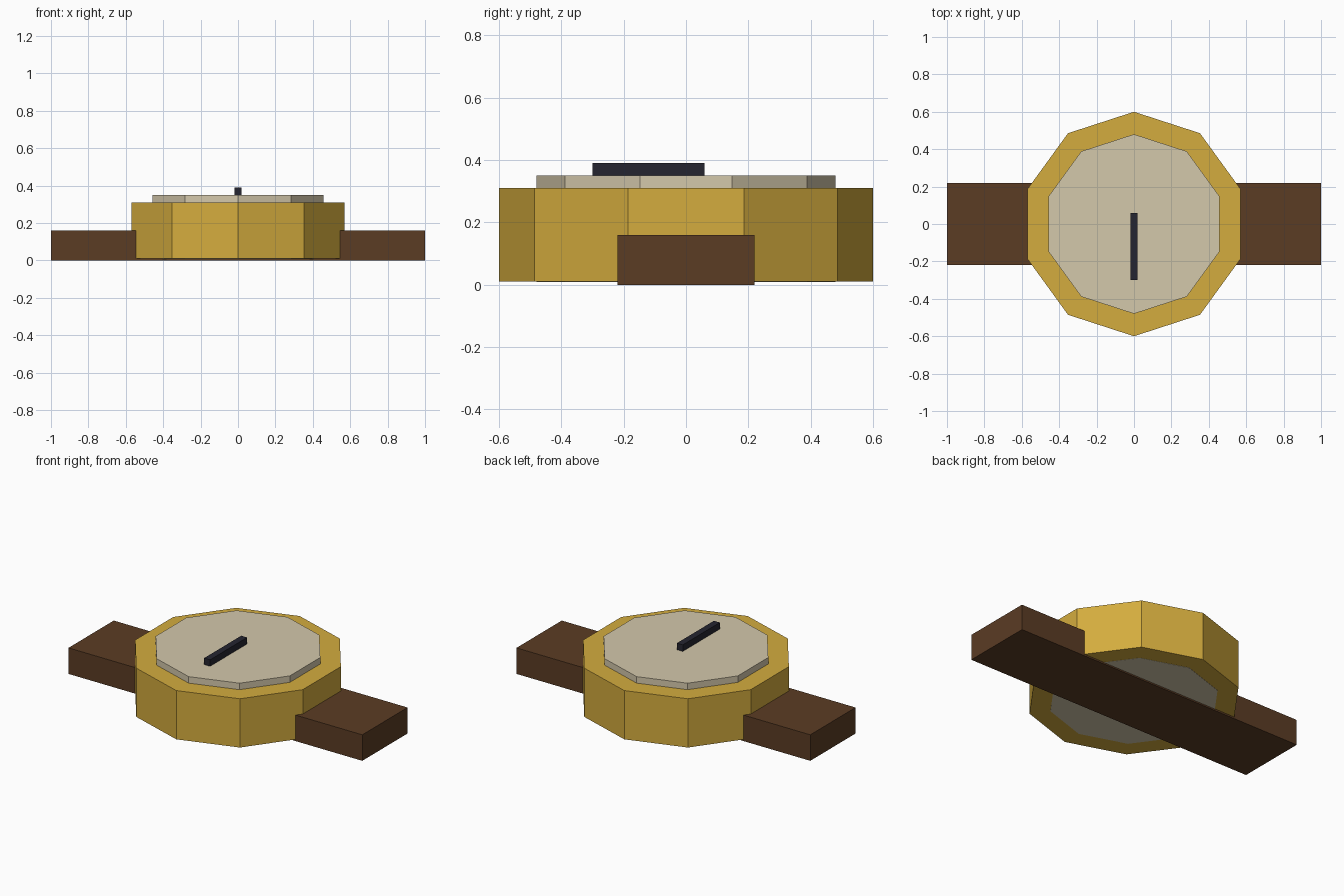
import bpy
import math

if "Cube" in bpy.data.objects:
    bpy.data.objects.remove(bpy.data.objects["Cube"])


def material(name, rgb):
    """Flat material from 0-255 sRGB values."""
    def lin(c):
        c /= 255
        return c / 12.92 if c <= 0.04045 else ((c + 0.055) / 1.055) ** 2.4
    m = bpy.data.materials.new(name)
    m.diffuse_color = (*[lin(c) for c in rgb], 1)
    m.use_nodes = True
    m.node_tree.nodes["Principled BSDF"].inputs["Base Color"].default_value = m.diffuse_color
    return m


def box(name, x, y, z, mat):
    """Box from (min, max) ranges on each axis."""
    ranges = (x, y, z)
    bpy.ops.mesh.primitive_cube_add(size=1)
    ob = bpy.context.object
    for v in ob.data.vertices:
        v.co = [(a + b) / 2 + c * (b - a) for (a, b), c in zip(ranges, v.co)]
    ob.name = name
    ob.data.materials.append(mat)
    return ob


def disc(name, radius, z0, z1, mat, sides=10):
    """Low-poly disc with a corner pointing along y."""
    bpy.ops.mesh.primitive_cylinder_add(vertices=sides, radius=radius, depth=z1 - z0,
                                        location=(0, 0, (z0 + z1) / 2))
    ob = bpy.context.object
    ob.name = name
    ob.data.materials.append(mat)
    return ob


gold = material("gold", (212, 172, 62))
cream = material("cream", (212, 200, 171))
leather = material("brown leather", (91, 60, 36))
black = material("blue black", (37, 37, 48))

# Strap running under the case
box("strap", (-1, 1), (-0.22, 0.22), (0, 0.16), leather)

# Ten-sided case, with the dial running through it and standing proud
disc("case", 0.6, 0.01, 0.31, gold)
disc("dial", 0.48, 0.009, 0.35, cream)

# Single hand lying on the dial
box("hand", (-0.02, 0.02), (-0.3, 0.06), (0.345, 0.39), black)
